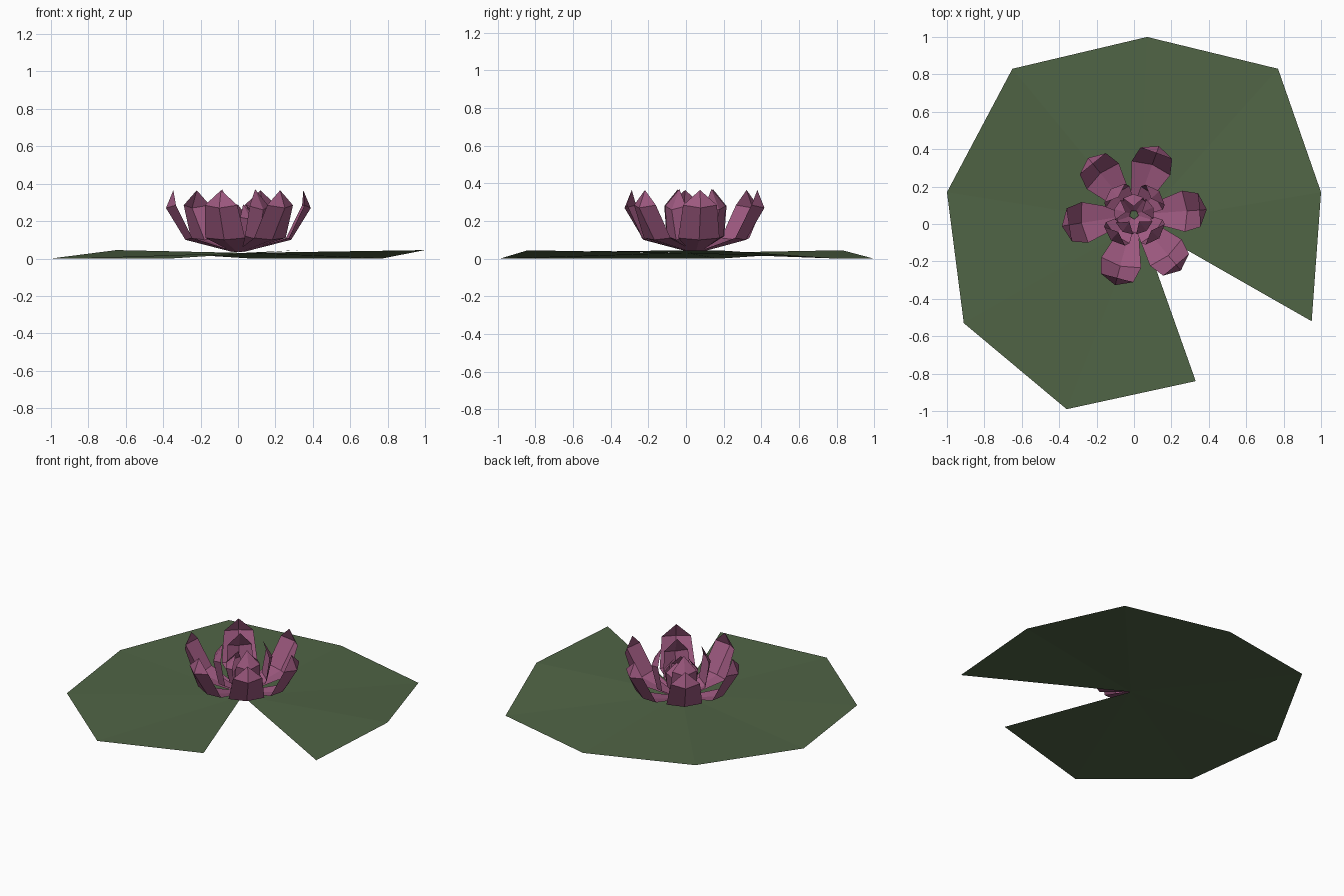
import bpy, bmesh
from math import radians
from mathutils import Matrix, Vector

cube = bpy.data.objects.get("Cube")
if cube:
    bpy.data.objects.remove(cube, do_unlink=True)


def material(name, rgb):
    m = bpy.data.materials.new(name)
    m.use_nodes = True
    m.diffuse_color = (*rgb, 1)
    m.node_tree.nodes["Principled BSDF"].inputs["Base Color"].default_value = (*rgb, 1)
    return m


green = material("leaf_green", (0.080, 0.128, 0.060))
pink = material("petal_pink", (0.34, 0.10, 0.215))


def finish(name, bm, mat):
    mesh = bpy.data.meshes.new(name)
    bm.to_mesh(mesh)
    bm.free()
    mesh.materials.append(mat)
    obj = bpy.data.objects.new(name, mesh)
    bpy.context.scene.collection.objects.link(obj)
    return obj


# Floating leaf: a thin fan around a hub, open at the notch
rim = [(0.95, -0.52, 0.04), (1, 0.17, 0.045), (0.77, 0.83, 0), (0.07, 1, 0),
       (-0.65, 0.83, 0.045), (-1, 0.17, 0), (-0.91, -0.53, 0),
       (-0.36, -0.99, 0), (0.33, -0.84, 0.045)]
bm = bmesh.new()
hub = bm.verts.new((0.03, 0.005, 0.03))
edge = [bm.verts.new(p) for p in rim]
for a, b in zip(edge, edge[1:]):
    bm.faces.new((hub, a, b))
finish("lily_pad", bm, green)


# Cupped petal: each row is (centre radius, side radius, half width, centre z, side z)
def petal(name, rows, tip, angle):
    bm = bmesh.new()
    grid = [[bm.verts.new(p) for p in ((rs, -w, zs), (rc, 0, zc), (rs, w, zs))]
            for rc, rs, w, zc, zs in rows]
    point = bm.verts.new((tip[0], 0, tip[1]))
    for low, high in zip(grid, grid[1:]):
        for i in range(2):
            bm.faces.new((low[i], high[i], high[i + 1], low[i + 1]))
    for i in range(2):
        bm.faces.new((grid[-1][i], point, grid[-1][i + 1]))
    bm.transform(Matrix.Translation(Vector((0, 0.05, 0))) @ Matrix.Rotation(radians(angle), 4, "Z"))
    return finish(name, bm, pink)


rings = {
    "outer_petal": ([(0.03, 0.03, 0.03, 0.035, 0.04), (0.285, 0.265, 0.11, 0.1, 0.11),
                     (0.39, 0.35, 0.09, 0.27, 0.285)], (0.35, 0.365),
                    (4, 70, 129, 189, 255, 310)),
    "middle_petal": ([(0.02, 0.02, 0.03, 0.04, 0.045), (0.15, 0.13, 0.085, 0.1, 0.12),
                      (0.185, 0.155, 0.075, 0.26, 0.28)], (0.125, 0.37),
                     (43, 132, 228, 317)),
    "inner_petal": ([(0.02, 0.02, 0.02, 0.05, 0.055), (0.085, 0.075, 0.055, 0.11, 0.12),
                     (0.11, 0.09, 0.055, 0.21, 0.22)], (0.045, 0.29),
                    (20, 92, 164, 236, 308)),
}
for name, (rows, tip, angles) in rings.items():
    for n, angle in enumerate(angles, 1):
        petal(f"{name}_{n}", rows, tip, angle)
